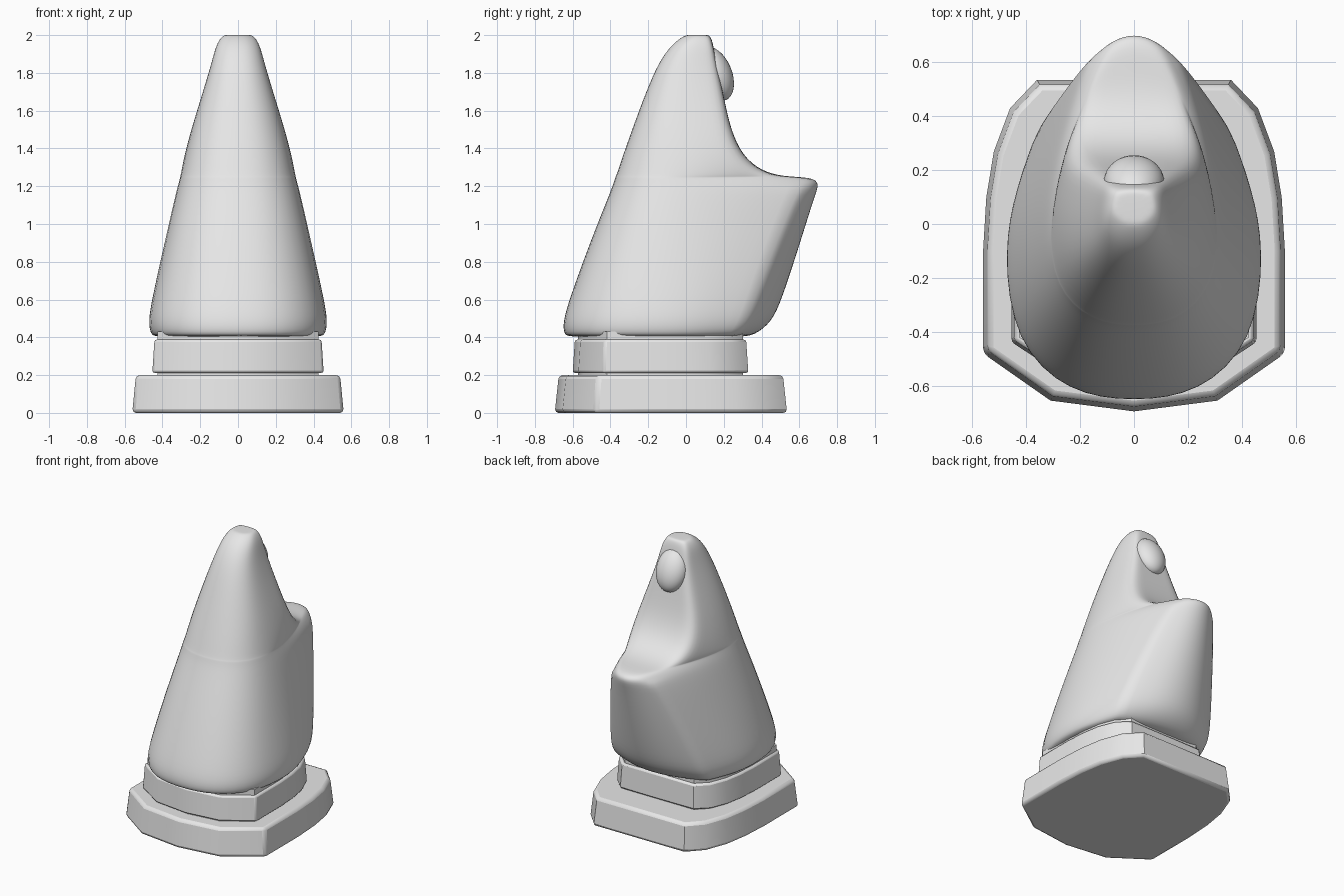
import bpy, bmesh, math

if "Cube" in bpy.data.objects:
    bpy.data.objects.remove(bpy.data.objects["Cube"])

grey = bpy.data.materials.new("light_grey")
grey.diffuse_color = (0.8, 0.8, 0.8, 1)
grey.use_nodes = True
grey.node_tree.nodes["Principled BSDF"].inputs["Base Color"].default_value = grey.diffuse_color


def loft(name, rings):
    """Closed skin through a list of equal-length point rings, bottom to top."""
    bm = bmesh.new()
    rows = [[bm.verts.new(p) for p in ring] for ring in rings]
    n = len(rows[0])
    for a, b in zip(rows, rows[1:]):
        for i in range(n):
            j = (i + 1) % n
            bm.faces.new((a[i], a[j], b[j], b[i]))
    bm.faces.new(rows[0][::-1])
    bm.faces.new(rows[-1])
    bmesh.ops.recalc_face_normals(bm, faces=bm.faces)
    mesh = bpy.data.meshes.new(name)
    bm.to_mesh(mesh)
    bm.free()
    mesh.materials.append(grey)
    obj = bpy.data.objects.new(name, mesh)
    bpy.context.collection.objects.link(obj)
    return obj


def mirror_ring(half):
    """Half outline from front centre to back centre, mirrored in x."""
    return half + [(-x, y, z) for x, y, z in half[-2:0:-1]]


# Stepped foot: one faceted outline reused for each slab
PLAN = [(0, -0.695), (0.31, -0.655), (0.56, -0.48), (0.56, -0.1), (0.548, 0.1),
        (0.52, 0.27), (0.46, 0.43), (0.36, 0.535), (0, 0.535)]


def slab(name, sx, sy, yc, z0, z1, taper, bevel):
    rings = []
    for z, t in ((z0, 1), (z1, taper)):
        rings.append(mirror_ring([(x * sx * t, (y + 0.08) * sy * t + yc, z)
                                  for x, y in PLAN]))
    obj = loft(name, rings)
    if bevel:
        m = obj.modifiers.new("soft_edges", 'BEVEL')
        m.width = bevel
        m.segments = 2
        m.limit_method = 'ANGLE'
        m.angle_limit = math.radians(50)
    bpy.ops.object.select_all(action='DESELECT')
    bpy.context.view_layer.objects.active = obj
    obj.select_set(True)
    bpy.ops.object.shade_smooth_by_angle(angle=math.radians(30))
    return obj


slab("base", 1.0, 1.0, -0.08, 0.0, 0.2, 0.965, 0.02)
slab("neck", 0.81, 0.756, -0.135, 0.212, 0.388, 0.975, 0.012)
slab("neck_core", 0.76, 0.71, -0.135, 0.15, 0.43, 1.0, 0)

# Body: z, front y, half width, y of widest point, back corner x, y, back centre y
KEYS = [
    (0.400, -0.620, 0.440, -0.10, 0.32, 0.23, 0.29),
    (0.410, -0.655, 0.475, -0.10, 0.36, 0.27, 0.37),
    (0.480, -0.662, 0.490, -0.10, 0.37, 0.32, 0.465),
    (0.600, -0.627, 0.470, -0.08, 0.35, 0.365, 0.52),
    (0.900, -0.517, 0.403, -0.05, 0.27, 0.48, 0.615),
    (1.150, -0.415, 0.345, 0.00, 0.19, 0.585, 0.69),
    (1.215, -0.390, 0.328, 0.00, 0.15, 0.625, 0.715),
    (1.248, -0.380, 0.320, 0.00, 0.11, 0.625, 0.67),
    (1.250, -0.378, 0.318, 0.00, 0.17, 0.49, 0.52),
    (1.280, -0.367, 0.310, 0.00, 0.22, 0.39, 0.40),
    (1.360, -0.340, 0.291, 0.00, 0.245, 0.30, 0.30),
    (1.500, -0.290, 0.253, -0.02, 0.225, 0.235, 0.235),
    (1.700, -0.215, 0.190, -0.02, 0.16, 0.195, 0.195),
    (1.850, -0.150, 0.144, 0.00, 0.12, 0.16, 0.16),
    (1.950, -0.080, 0.118, 0.03, 0.10, 0.14, 0.145),
    (1.998, -0.010, 0.085, 0.06, 0.07, 0.12, 0.13),
    (2.001, 0.010, 0.060, 0.06, 0.05, 0.10, 0.11),
]


def body_ring(z, yf, w, ym, bx, by, bc):
    half = [(0, yf), (0.5 * w, yf + 0.06 * w), (0.92 * w, yf + 0.45 * w), (w, ym),
            (0.6 * w + 0.4 * bx, 0.45 * ym + 0.55 * by), (bx, by),
            (0.5 * bx, by + 0.75 * (bc - by)), (0, bc)]
    return mirror_ring([(x, y, z) for x, y in half])


body = loft("body", [body_ring(*k) for k in KEYS])
for p in body.data.polygons:
    p.use_smooth = True

# Firmer ridges where the sides meet the back face
n = 14
crease = body.data.attributes.new("crease_edge", 'FLOAT', 'EDGE')
for e in body.data.edges:
    a, b = e.vertices
    if a % n == b % n and a % n in (5, 9) and max(a, b) < 7 * n:
        crease.data[e.index].value = 0.5
sub = body.modifiers.new("smooth", 'SUBSURF')
sub.levels = sub.render_levels = 2

# Rounded knob on the back of the peak
bpy.ops.mesh.primitive_uv_sphere_add(segments=32, ring_count=16, radius=1,
                                     location=(0, 0.155, 1.795))
knob = bpy.context.object
knob.name = "back_knob"
knob.scale = (0.112, 0.088, 0.15)
knob.rotation_euler = (math.radians(22), 0, 0)
knob.data.materials.append(grey)
bpy.ops.object.shade_smooth()
